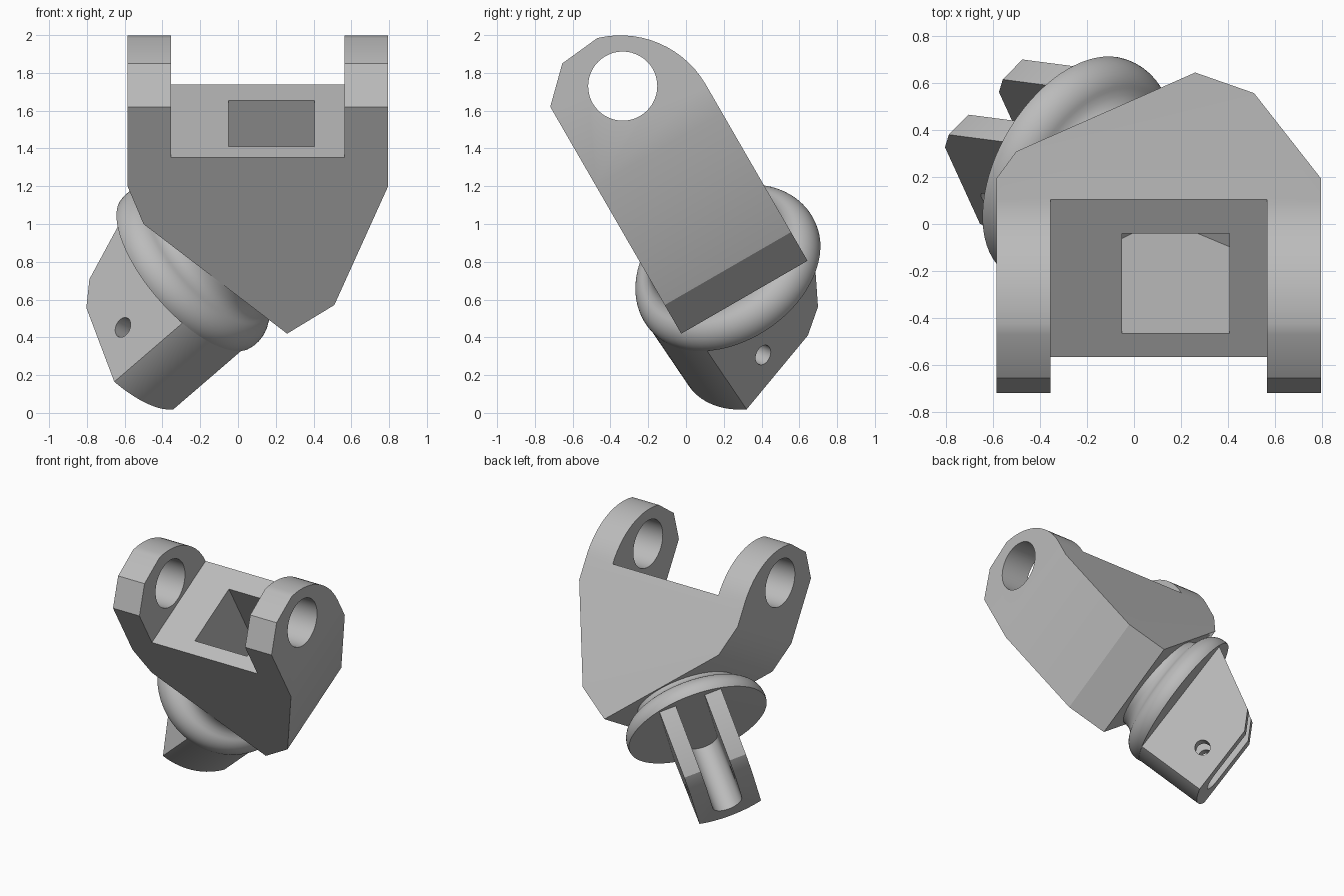
import bpy, bmesh, math
from mathutils import Matrix, Vector

if "Cube" in bpy.data.objects:
    bpy.data.objects.remove(bpy.data.objects["Cube"])

GREY = (0.5, 0.5, 0.5, 1.0)
metal = bpy.data.materials.new("plain grey")
metal.use_nodes = True
metal.diffuse_color = GREY
metal.node_tree.nodes["Principled BSDF"].inputs["Base Color"].default_value = GREY

# Yoke frame: leans 30 degrees forward, origin at the eye centre
YOKE = Matrix.Translation((0, -0.335, 1.73)) @ Matrix.Rotation(math.radians(30), 4, 'X')

# Shank frame: z runs from the tip up to the yoke, x across the two prongs
up = Vector((0.692, -0.404, 0.596)).normalized()
side = Vector((-0.264, 0.604, 0.755))
side = (side - up * side.dot(up)).normalized()
SHANK = Matrix((side.cross(up), side, up)).transposed().to_4x4()
SHANK.translation = (-0.268, 0.235, 0.745)


def finish(name, bm, frame):
    bmesh.ops.recalc_face_normals(bm, faces=bm.faces)
    mesh = bpy.data.meshes.new(name)
    bm.to_mesh(mesh)
    bm.free()
    mesh.materials.append(metal)
    obj = bpy.data.objects.new(name, mesh)
    obj.matrix_world = frame
    bpy.context.collection.objects.link(obj)
    return obj


def prism(name, points, axis, lo, hi, frame):
    """Extrude a 2D outline along one local axis."""
    def place(p, q):
        co = list(p)
        co.insert("xyz".index(axis), q)
        return co
    bm = bmesh.new()
    face = bm.faces.new([bm.verts.new(place(p, lo)) for p in points])
    new = bmesh.ops.extrude_face_region(bm, geom=[face])["geom"]
    shift = Vector(place((0, 0), hi - lo))
    bmesh.ops.translate(bm, vec=shift, verts=[v for v in new if isinstance(v, bmesh.types.BMVert)])
    return finish(name, bm, frame)


def lathe(name, profile, frame, steps=72):
    """Spin a (radius, height) profile around local z."""
    bm = bmesh.new()
    verts = [bm.verts.new((r, 0, z)) for r, z in profile]
    edges = [bm.edges.new(pair) for pair in zip(verts, verts[1:])]
    bmesh.ops.spin(bm, geom=verts + edges, axis=(0, 0, 1), cent=(0, 0, 0),
                   angle=math.tau, steps=steps, use_duplicate=False)
    bmesh.ops.remove_doubles(bm, verts=bm.verts, dist=1e-5)
    return finish(name, bm, frame)


def arc(cx, cy, r, start, end, n):
    angles = [math.radians(start + (end - start) * i / n) for i in range(n + 1)]
    return [(cx + r * math.cos(a), cy + r * math.sin(a)) for a in angles]


def circle(cx, cy, r, n=48):
    return arc(cx, cy, r, 0, 360, n)[:-1]


def boolean(target, tool, operation):
    tool.hide_render = True
    bpy.context.view_layer.update()
    mod = target.modifiers.new("cut", 'BOOLEAN')
    mod.object, mod.operation, mod.solver = tool, operation, 'EXACT'
    with bpy.context.temp_override(object=target, active_object=target):
        bpy.ops.object.modifier_apply(modifier=mod.name)


# Yoke: front outline with the fork gap, trimmed by the rounded side profile
yoke = prism("yoke_body", [
    (-0.585, 0.5), (-0.585, -0.388), (-0.5, -0.62), (0.26, -1.29), (0.51, -1.115),
    (0.795, -0.388), (0.795, 0.5), (0.565, 0.5), (0.565, -0.212),
    (-0.355, -0.212), (-0.355, 0.5)], "y", -0.6, 0.6, YOKE)
lug_profile = prism("lug_profile_cutter", [
    (-0.387, -1.5), (-0.387, 0.097), (-0.217, 0.264)]
    + arc(-0.138, -0.214, 0.523, 73.5, 0, 14) + [(0.385, -1.5)], "x", -1, 1, YOKE)
eye = prism("eye_cutter", circle(0, 0, 0.183), "x", -1.1, 1.1, YOKE)
pocket = prism("pocket_cutter", [
    (-0.05, 0), (-0.05, -1.02), (0.01, -1.08), (0.25, -1.08), (0.405, -0.95), (0.405, 0)],
    "y", -0.273, 0.217, YOKE)
boolean(yoke, lug_profile, 'INTERSECT')
boolean(yoke, eye, 'DIFFERENCE')
boolean(yoke, pocket, 'DIFFERENCE')

# Collar: rounded ring with a flat underside and a short neck into the yoke
collar = lathe("collar", [(0, 0)] + arc(0.395, 0.03, 0.13, -13, 70, 14)
               + [(0.415, 0.165), (0.395, 0.185), (0.38, 0.21), (0.373, 0.24),
                  (0.37, 0.27), (0, 0.27)], SHANK)
boolean(collar, pocket, 'DIFFERENCE')

# Shank: round bar with flat sides, a sloped back, a U groove and a pin hole
shank = prism("shank", [
    (-0.6, 0.02), (-0.6, -0.52), (0.066, -0.52), (0.206, -0.44), (0.446, 0), (0.446, 0.02)],
    "x", -0.235, 0.235, SHANK)
bar = prism("bar_cutter", circle(0, 0, 0.52, 96), "z", -0.8, 0.2, SHANK)
groove = prism("groove_cutter", [(-0.11, 0.7)] + arc(0, -0.29, 0.11, 180, 360, 20)
               + [(0.11, 0.7)], "z", -0.7, 0.1, SHANK)
pin = prism("pin_cutter", circle(-0.21, -0.352, 0.055, 32), "x", -0.5, 0.5, SHANK)
boolean(shank, bar, 'INTERSECT')
boolean(shank, groove, 'DIFFERENCE')
boolean(shank, pin, 'DIFFERENCE')

for tool in (lug_profile, eye, pocket, bar, groove, pin):
    bpy.data.objects.remove(tool)

# Smooth shading with crisp edges
bpy.ops.object.select_all(action='DESELECT')
for part in (yoke, collar, shank):
    part.select_set(True)
bpy.context.view_layer.objects.active = yoke
bpy.ops.object.shade_smooth_by_angle(angle=math.radians(30))
